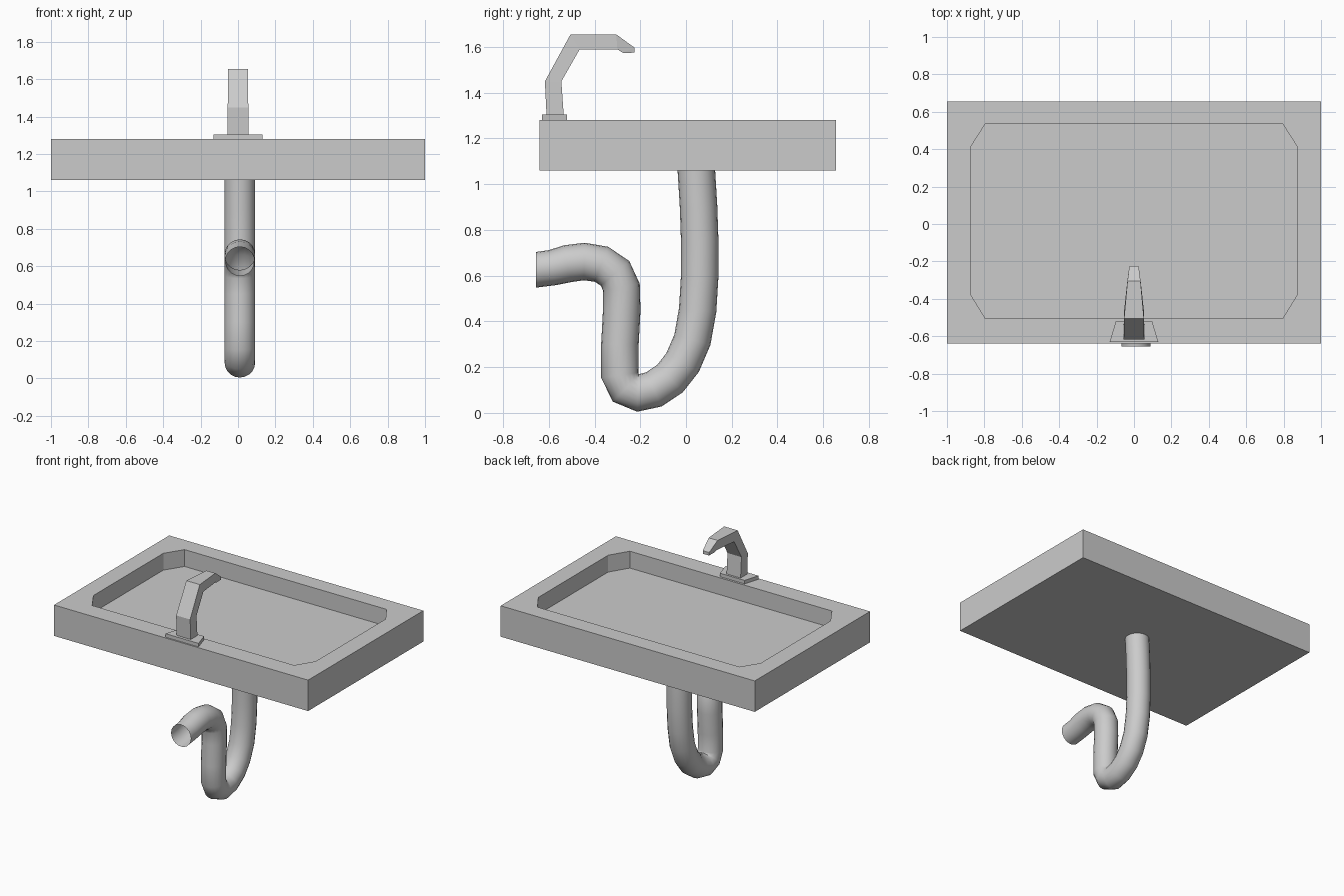
import bpy, bmesh, math
from mathutils import Vector

if "Cube" in bpy.data.objects:
    bpy.data.objects.remove(bpy.data.objects["Cube"])


def finish(name, bm, angle=None):
    bmesh.ops.recalc_face_normals(bm, faces=bm.faces)
    mesh = bpy.data.meshes.new(name)
    bm.to_mesh(mesh)
    bm.free()
    ob = bpy.data.objects.new(name, mesh)
    bpy.context.collection.objects.link(ob)
    if angle:
        bpy.ops.object.select_all(action='DESELECT')
        ob.select_set(True)
        bpy.context.view_layer.objects.active = ob
        bpy.ops.object.shade_smooth_by_angle(angle=math.radians(angle))
    return ob


def loft(name, rings, cap=True, angle=None):
    bm = bmesh.new()
    loops = [[bm.verts.new(p) for p in r] for r in rings]
    n = len(loops[0])
    for a, b in zip(loops, loops[1:]):
        for i in range(n):
            j = (i + 1) % n
            bm.faces.new((a[i], a[j], b[j], b[i]))
    if cap:
        bm.faces.new(loops[0])
        bm.faces.new(loops[-1])
    return finish(name, bm, angle)


# basin: box with an octagonal recess
TOP, FLOOR, BOTTOM = 1.28, 1.16, 1.06
bm = bmesh.new()
outline = [(-1, -0.64), (1, -0.64), (1, 0.655), (-1, 0.655)]
octagon = [(-0.875, -0.375), (-0.795, -0.505), (0.795, -0.505), (0.875, -0.375),
           (0.875, 0.41), (0.795, 0.535), (-0.795, 0.535), (-0.875, 0.41)]
low = [bm.verts.new((x, y, BOTTOM)) for x, y in outline]
high = [bm.verts.new((x, y, TOP)) for x, y in outline]
rim = [bm.verts.new((x, y, TOP)) for x, y in octagon]
floor = [bm.verts.new((x, y, FLOOR)) for x, y in octagon]
bm.faces.new(low)
bm.faces.new(floor)
for i in range(4):
    j = (i + 1) % 4
    bm.faces.new((low[i], low[j], high[j], high[i]))
    bm.faces.new((high[i], rim[2 * i + 1], rim[2 * i]))
    bm.faces.new((high[i], high[j], rim[2 * j], rim[2 * i + 1]))
for i in range(8):
    j = (i + 1) % 8
    bm.faces.new((rim[i], rim[j], floor[j], floor[i]))
finish("basin", bm)

# tap base plate: trapezoid in plan
plate = [(-0.13, -0.63), (0.13, -0.63), (0.097, -0.52), (-0.097, -0.52)]
loft("tap_base", [[(x, y, z) for x, y in plate] for z in (1.28, 1.305)])

# tap spout: back point, front point, half width of each section
sections = [((-0.61, 1.305), (-0.535, 1.305), 0.055),
            ((-0.617, 1.45), (-0.545, 1.45), 0.055),
            ((-0.505, 1.655), (-0.465, 1.59), 0.053),
            ((-0.305, 1.655), (-0.30, 1.59), 0.035),
            ((-0.225, 1.597), (-0.277, 1.575), 0.025)]
rings = [[(-w, *b), (w, *b), (w, *f), (-w, *f)] for b, f, w in sections]
# blunt tip: outlet lip
rings.append([(-0.023, -0.225, 1.575), (0.023, -0.225, 1.575),
              (0.023, -0.275, 1.5745), (-0.023, -0.275, 1.5745)])
loft("tap_spout", rings)

# drain pipe: open tube swept along a bent path (y, z)
path = [(0.045, 1.065), (0.055, 0.9), (0.06, 0.75), (0.06, 0.6), (0.051, 0.45),
        (0.028, 0.32), (-0.015, 0.22), (-0.07, 0.15), (-0.14, 0.103),
        (-0.21, 0.087), (-0.263, 0.108), (-0.29, 0.165), (-0.289, 0.3),
        (-0.281, 0.45), (-0.283, 0.55), (-0.31, 0.61), (-0.37, 0.65),
        (-0.445, 0.662), (-0.52, 0.652), (-0.585, 0.635), (-0.655, 0.626)]
pts = [Vector((0.01, y, z)) for y, z in path]
side = Vector((1, 0, 0))
tube = []
for i, p in enumerate(pts):
    tangent = (pts[min(i + 1, len(pts) - 1)] - pts[max(i - 1, 0)]).normalized()
    if i == len(pts) - 1:
        tangent = Vector((0, -1, 0))
    across = tangent.cross(side)
    r = 0.082 if i < len(pts) - 2 else 0.078
    tube.append([p + r * (math.cos(a) * side + math.sin(a) * across)
                 for a in (math.tau * k / 20 for k in range(20))])
loft("drain_pipe", tube, cap=False, angle=60)
